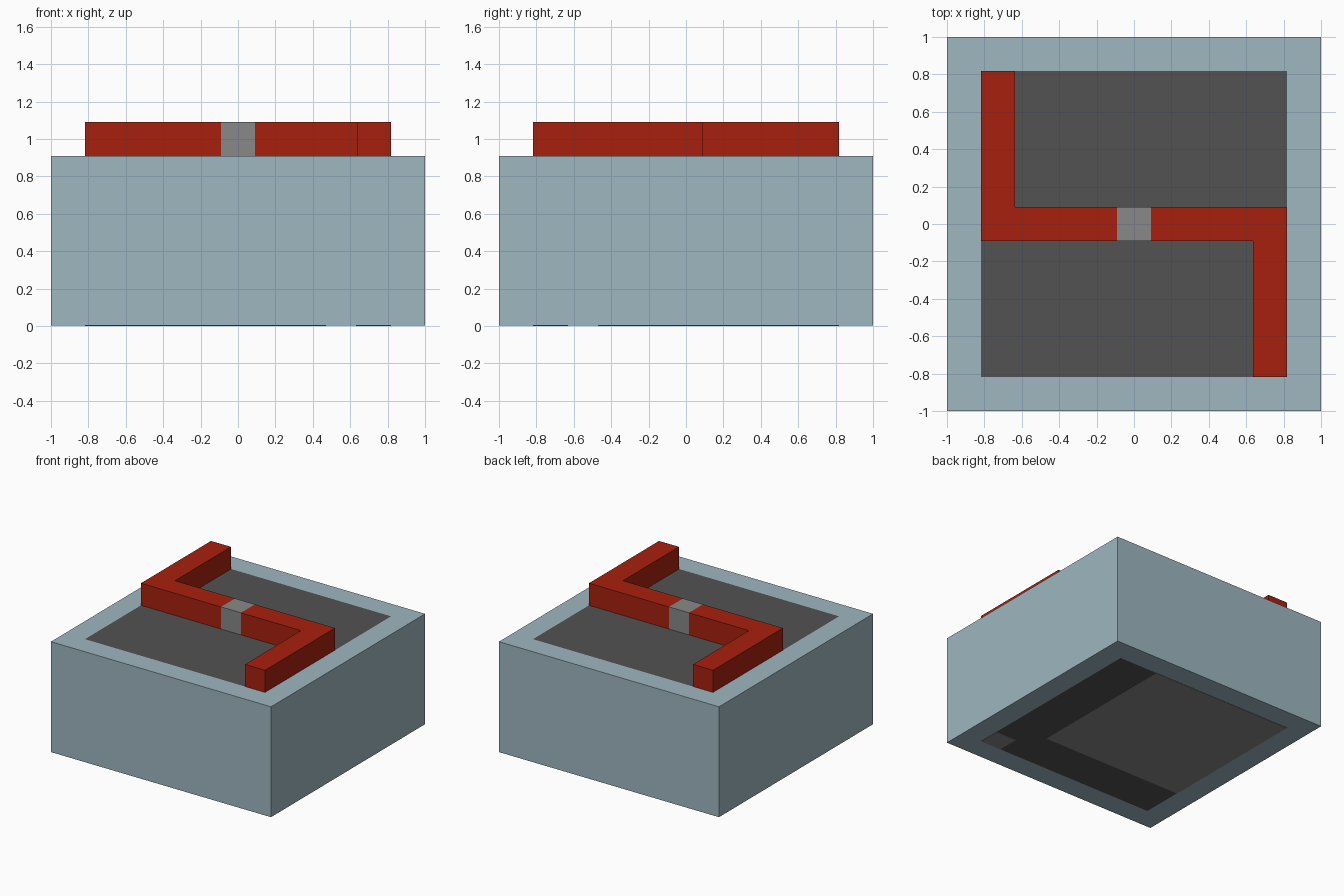
import bpy
import bmesh
from mathutils import Matrix, Vector

U = 1 / 11  # grid unit of the design
SKIN = 0.002

cube = bpy.data.objects.get("Cube")
if cube:
    bpy.data.objects.remove(cube, do_unlink=True)


def material(name, srgb):
    # sRGB bytes converted to linear values
    lin = [((c / 255 + 0.055) / 1.055) ** 2.4 for c in srgb]
    mat = bpy.data.materials.new(name)
    mat.use_nodes = True
    mat.diffuse_color = (*lin, 1)
    bsdf = mat.node_tree.nodes["Principled BSDF"]
    bsdf.inputs["Base Color"].default_value = (*lin, 1)
    bsdf.inputs["Roughness"].default_value = 0.9
    return mat


BLUE = material("pale blue", (158, 183, 192))
DARK = material("dark grey", (82, 82, 82))
RED = material("red", (167, 32, 14))
GREY = material("mid grey", (136, 136, 136))


def finish(bm, name, *mats):
    mesh = bpy.data.meshes.new(name)
    bmesh.ops.recalc_face_normals(bm, faces=bm.faces)
    bm.to_mesh(mesh)
    bm.free()
    for m in mats:
        mesh.materials.append(m)
    obj = bpy.data.objects.new(name, mesh)
    bpy.context.collection.objects.link(obj)
    return obj


def box_mesh(lo, hi):
    lo, hi = Vector(lo), Vector(hi)
    bm = bmesh.new()
    bmesh.ops.create_cube(bm, size=1, matrix=Matrix.Translation((lo + hi) / 2)
                          @ Matrix.Diagonal((*(hi - lo), 1)))
    return bm


# Casing: a block with a dark square inset in its top and underside
top = 10 * U
bm = box_mesh((-1, -1, SKIN), (1, 1, top))
bm.normal_update()
caps = [f for f in bm.faces if abs(f.normal.z) > 0.9]
bmesh.ops.inset_individual(bm, faces=caps, thickness=2 * U, use_even_offset=True)
for f in caps:
    f.material_index = 1
finish(bm, "casing", BLUE, DARK)

# Underside plates in mid grey
side = 9 * U
for name, (x0, x1) in {"underside_plate": (-side, 0.47),
                       "underside_corner_plate": (0.63, side)}.items():
    finish(box_mesh((x0, -x1, 0), (x1, -x0, SKIN)), name, GREY)

# Crank: two opposed L-shaped arms, one the half turn of the other
arm = [(-9, -1), (-1, -1), (-1, 1), (-7, 1), (-7, 9), (-9, 9)]
for name, turn in (("right_crank_arm", 1), ("left_crank_arm", -1)):
    bm = bmesh.new()
    face = bm.faces.new([bm.verts.new((x * U * turn, y * U * turn, top)) for x, y in arm])
    ext = bmesh.ops.extrude_face_region(bm, geom=[face], use_keep_orig=True)
    bmesh.ops.translate(bm, vec=(0, 0, 2 * U),
                        verts=[g for g in ext["geom"] if isinstance(g, bmesh.types.BMVert)])
    finish(bm, name, RED)

# Hub joining the arms
finish(box_mesh((-U, -U, top), (U, U, 12 * U)), "hub", GREY)
